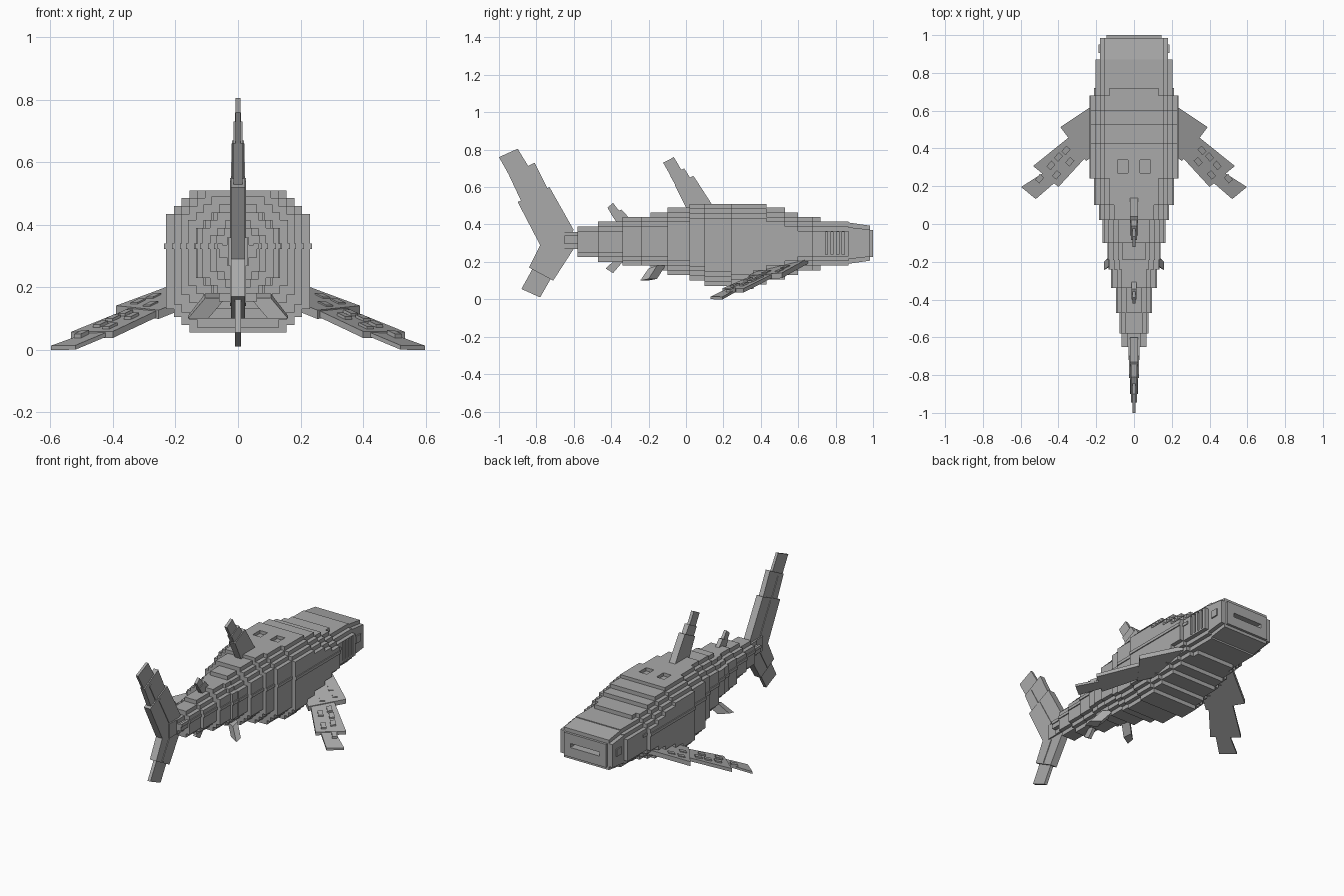
import bpy, bmesh
from mathutils import Vector

cube = bpy.data.objects.get("Cube")
if cube:
    bpy.data.objects.remove(cube, do_unlink=True)

grey = bpy.data.materials.new("plain grey")
grey.use_nodes = True
grey.diffuse_color = (0.4, 0.4, 0.4, 1)
grey.node_tree.nodes["Principled BSDF"].inputs["Base Color"].default_value = (0.4, 0.4, 0.4, 1)

STEP = 0.025


def finish(name, bm):
    bmesh.ops.recalc_face_normals(bm, faces=bm.faces[:])
    mesh = bpy.data.meshes.new(name)
    bm.to_mesh(mesh)
    bm.free()
    mesh.materials.append(grey)
    ob = bpy.data.objects.new(name, mesh)
    bpy.context.scene.collection.objects.link(ob)
    return ob


def prism(bm, near, far):
    """Solid between two matching outlines."""
    a = [bm.verts.new(p) for p in near]
    b = [bm.verts.new(p) for p in far]
    bm.faces.new(a)
    bm.faces.new(b[::-1])
    for i in range(len(a)):
        j = (i + 1) % len(a)
        bm.faces.new((a[j], a[i], b[i], b[j]))


def box(bm, x0, x1, y0, y1, z0, z1):
    near = [(x0, y0, z0), (x1, y0, z0), (x1, y0, z1), (x0, y0, z1)]
    prism(bm, near, [(x, y1, z) for x, y, z in near])


def stair_outline(w, z0, z1, n):
    """Rounded section whose corners are cut into n square steps."""
    q = []
    for k in range(n + 1):
        q.append((w - k * STEP, z1 - (n - k) * STEP))
        if k < n:
            q.append((w - (k + 1) * STEP, z1 - (n - k) * STEP))
    low = [(x, z0 + z1 - z) for x, z in q]
    right = low[::-1] + q
    return right + [(-x, z) for x, z in right[::-1]]


def fin_plate(name, pieces):
    """Upright fin: each piece is (half thickness, y-z outline)."""
    bm = bmesh.new()
    for t, pts in pieces:
        prism(bm, [(-t, y, z) for y, z in pts], [(t, y, z) for y, z in pts])
    return finish(name, bm)


def carve(ob, cutter):
    cutter.hide_render = True
    cutter.hide_viewport = True
    mod = ob.modifiers.new("recesses", "BOOLEAN")
    mod.operation = "DIFFERENCE"
    mod.solver = "EXACT"
    mod.object = cutter


# Body rings: front y, half width, bottom, top, corner steps
rings = [
    (0.87, 0.205, 0.18, 0.415, 2), (0.72, 0.205, 0.155, 0.44, 3),
    (0.68, 0.23, 0.155, 0.44, 3), (0.60, 0.23, 0.13, 0.465, 3),
    (0.53, 0.23, 0.105, 0.49, 3), (0.43, 0.23, 0.08, 0.51, 3),
    (0.36, 0.23, 0.055, 0.51, 3), (0.24, 0.205, 0.07, 0.51, 3),
    (0.10, 0.18, 0.10, 0.51, 3), (0.02, 0.16, 0.13, 0.49, 3),
    (-0.10, 0.135, 0.155, 0.465, 3), (-0.19, 0.13, 0.18, 0.44, 2),
    (-0.24, 0.115, 0.18, 0.44, 2), (-0.34, 0.09, 0.20, 0.415, 2),
    (-0.47, 0.07, 0.225, 0.39, 1), (-0.58, 0.06, 0.27, 0.36, 1),
]
ends = [r[0] for r in rings[1:]] + [-0.65]

# Recesses for back vents, gills, eyes and mouth
bm = bmesh.new()
for s in (-1, 1):
    box(bm, s * 0.06 - 0.027, s * 0.06 + 0.027, 0.27, 0.34, 0.49, 0.56)
    for i in range(4):
        y = 0.745 + i * 0.03
        box(bm, s * 0.195 - 0.005, s * 0.195 + 0.025, y, y + 0.012, 0.24, 0.36)
cutter = finish("body_recess_cutter", bm)

for i, ((y1, w, z0, z1, n), y0) in enumerate(zip(rings, ends)):
    bm = bmesh.new()
    sec = stair_outline(w, z0, z1, n)
    prism(bm, [(x, y0, z) for x, z in sec], [(x, y1, z) for x, z in sec])
    ob = finish("body_ring_%d" % (i + 1), bm)
    if i == 0 or y1 == 0.36:
        carve(ob, cutter)

# Thin ridge along each flank
bm = bmesh.new()
for (y1, w, z0, z1, n), y0 in zip(rings[1:], ends[1:]):
    for s in (-1, 1):
        box(bm, s * (w - 0.01), s * (w + 0.006), y0, y1, 0.322, 0.34)
finish("flank_ridge", bm)

# Tapered head with a mouth slot and square eyes
bm = bmesh.new()
sec = stair_outline(0.18, 0.19, 0.41, 1)
prism(bm, [(x, 0.87, z) for x, z in sec],
      [(x, 0.985, 0.3 + (z - 0.3) * 0.85) for x, z in sec])
head = finish("head", bm)
bm = bmesh.new()
for s in (-1, 1):
    box(bm, s * 0.145, s * 0.10, 0.96, 1.0, 0.225, 0.37)
box(bm, -0.12, 0.12, 0.96, 1.0, 0.31, 0.37)
box(bm, -0.12, 0.12, 0.96, 1.0, 0.225, 0.285)
finish("mouth_frame", bm)
bm = bmesh.new()
box(bm, -0.10, 0.10, 0.95, 1.05, 0.285, 0.31)
carve(head, finish("mouth_cutter", bm))
bm = bmesh.new()
for s in (-1, 1):
    box(bm, s * 0.17, s * 0.188, 0.905, 0.95, 0.285, 0.33)
finish("eyes", bm)

# Upright fins
fin_plate("dorsal_fin", [
    (0.021, [(0.0, 0.49), (0.15, 0.49), (0.04, 0.66), (-0.06, 0.61)]),
    (0.015, [(-0.01, 0.53), (0.08, 0.56), (-0.01, 0.70), (-0.085, 0.66)]),
    (0.009, [(-0.06, 0.62), (0.0, 0.65), (-0.065, 0.76), (-0.122, 0.73)]),
])
fin_plate("second_dorsal_fin", [
    (0.013, [(-0.37, 0.41), (-0.29, 0.42), (-0.345, 0.48), (-0.40, 0.455)]),
    (0.009, [(-0.39, 0.44), (-0.34, 0.45), (-0.39, 0.515), (-0.42, 0.49)]),
])
fin_plate("anal_fin", [
    (0.010, [(-0.38, 0.21), (-0.33, 0.21), (-0.39, 0.14), (-0.43, 0.165)])])
fin_plate("tail_base", [
    (0.03, [(-0.64, 0.27), (-0.64, 0.36), (-0.72, 0.36), (-0.72, 0.27)])])
fin_plate("tail_upper_lobe", [
    (0.022, [(-0.60, 0.37), (-0.73, 0.60), (-0.90, 0.52), (-0.78, 0.29), (-0.68, 0.27)]),
    (0.015, [(-0.71, 0.53), (-0.81, 0.73), (-0.945, 0.66), (-0.86, 0.48)]),
    (0.008, [(-0.80, 0.64), (-0.90, 0.805), (-1.0, 0.76), (-0.91, 0.60)]),
])
fin_plate("tail_lower_lobe", [
    (0.022, [(-0.60, 0.27), (-0.66, 0.33), (-0.78, 0.29), (-0.84, 0.17), (-0.71, 0.10)]),
    (0.010, [(-0.70, 0.15), (-0.78, 0.01), (-0.88, 0.055), (-0.80, 0.20)]),
])
# Raised ribs on the tail blades
fin_plate("tail_ribs", [
    (0.026, [(-0.70, 0.37), (-0.80, 0.55), (-0.815, 0.54), (-0.715, 0.36)]),
    (0.019, [(-0.82, 0.55), (-0.885, 0.67), (-0.90, 0.66), (-0.835, 0.54)]),
    (0.026, [(-0.70, 0.26), (-0.77, 0.14), (-0.785, 0.15), (-0.715, 0.27)]),
])

# Pectoral fins: three overlapping swept panels with square spots
panels = [
    [(0.17, 0.66), (0.39, 0.513), (0.254, 0.333), (0.14, 0.42)],
    [(0.33, 0.47), (0.35, 0.455), (0.534, 0.307), (0.40, 0.196), (0.254, 0.355)],
    [(0.45, 0.29), (0.497, 0.26), (0.598, 0.196), (0.52, 0.132), (0.43, 0.21), (0.38, 0.25)],
]
spots = [(0.27, 0.53), (0.32, 0.50), (0.28, 0.43), (0.36, 0.39), (0.40, 0.355),
         (0.34, 0.33), (0.44, 0.31), (0.41, 0.26), (0.50, 0.24)]


def fin_height(x, y):
    return 0.02 + 0.32 * (0.66 * (0.55 - x) + 0.75 * (y - 0.165))


def slab(bm, s, pts, low, high):
    prism(bm, [(s * x, y, fin_height(x, y) + low) for x, y in pts],
          [(s * x, y, fin_height(x, y) + high) for x, y in pts])


for s, side in ((1, "left"), (-1, "right")):
    bm = bmesh.new()
    for i, pts in enumerate(panels):
        slab(bm, s, pts, -0.024 + i * 0.003, 0.004 - i * 0.004)
    along, across = Vector((0.013, -0.015)), Vector((0.011, 0.01))
    for p in spots:
        c = Vector(p)
        slab(bm, s, [c + along + across, c + along - across,
                     c - along - across, c - along + across], -0.01, 0.009)
    finish(side + "_pectoral_fin", bm)

    # Pelvic fin, angled outward and back
    bm = bmesh.new()
    top = [(0.04, -0.10, 0.19), (0.09, -0.12, 0.19), (0.16, -0.18, 0.105), (0.11, -0.15, 0.105)]
    top = [(0.055, -0.11, 0.18), (0.105, -0.155, 0.18), (0.105, -0.20, 0.165), (0.04, -0.16, 0.165)]
    tip = [(x + 0.055, y - 0.045, 0.10 + (z - 0.165) * 0.6) for x, y, z in top]
    prism(bm, [(s * x, y, z) for x, y, z in top], [(s * x, y, z) for x, y, z in tip])
    finish(side + "_pelvic_fin", bm)
